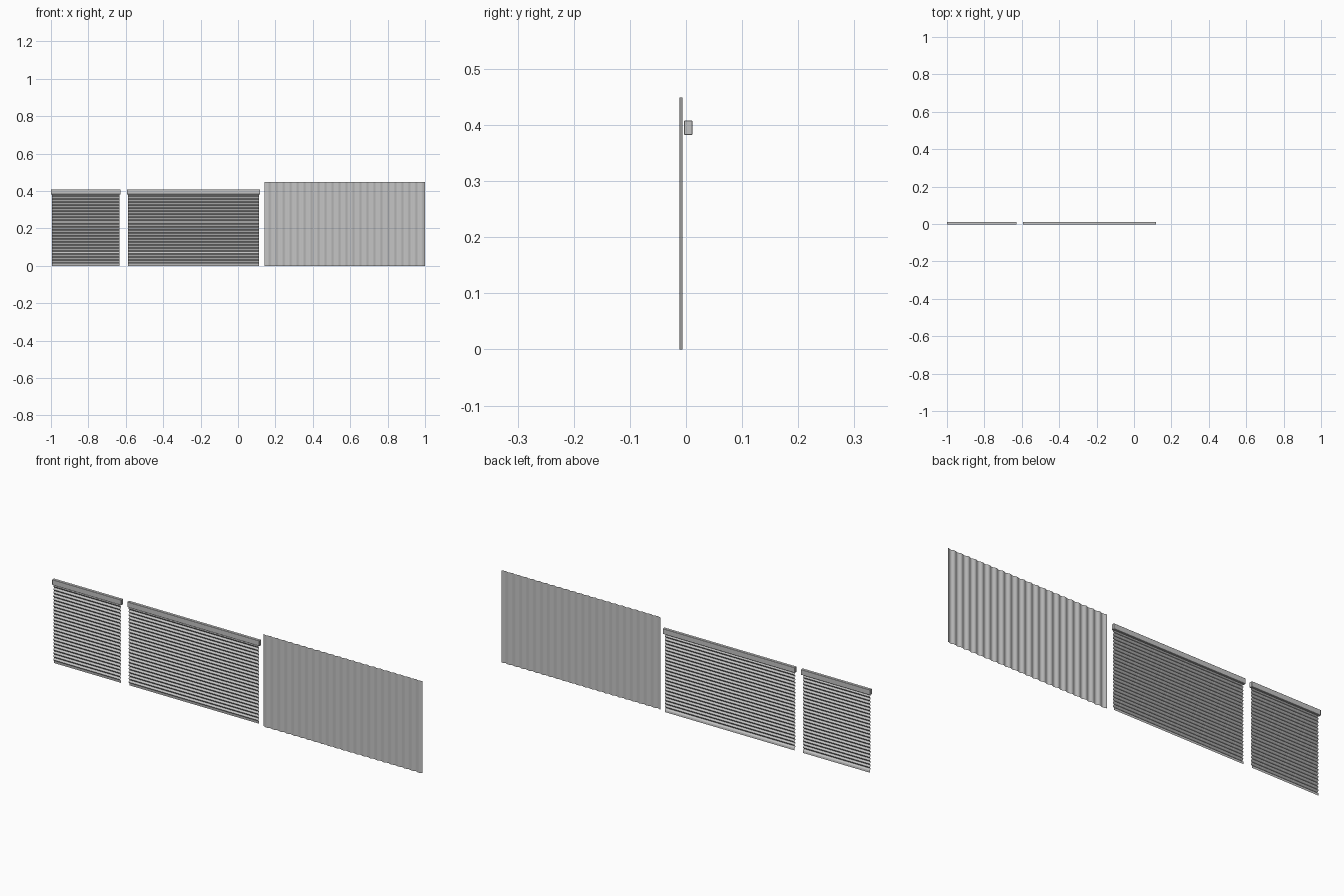
import bpy, bmesh, math

cube = bpy.data.objects.get("Cube")
if cube:
    bpy.data.objects.remove(cube, do_unlink=True)


def material(name, value):
    mat = bpy.data.materials.new(name)
    mat.use_nodes = True
    colour = (value, value, value, 1)
    mat.diffuse_color = colour
    mat.node_tree.nodes["Principled BSDF"].inputs["Base Color"].default_value = colour
    return mat


GREY = material("light grey", 0.55)


def finish(bm, name, angle):
    mesh = bpy.data.meshes.new(name)
    bm.to_mesh(mesh)
    bm.free()
    mesh.materials.append(GREY)
    obj = bpy.data.objects.new(name, mesh)
    bpy.context.collection.objects.link(obj)
    bpy.ops.object.select_all(action="DESELECT")
    obj.select_set(True)
    bpy.context.view_layer.objects.active = obj
    bpy.ops.object.shade_smooth_by_angle(angle=math.radians(angle))
    return obj


def sheet(name, profile, offset, angle):
    """Sweep an open profile along a straight offset."""
    bm = bmesh.new()
    verts = [bm.verts.new(p) for p in profile]
    edges = [bm.edges.new(pair) for pair in zip(verts, verts[1:])]
    geom = bmesh.ops.extrude_edge_only(bm, edges=edges)["geom"]
    moved = [g for g in geom if isinstance(g, bmesh.types.BMVert)]
    bmesh.ops.translate(bm, verts=moved, vec=offset)
    bmesh.ops.recalc_face_normals(bm, faces=bm.faces)
    return finish(bm, name, angle)


def box(name, low, high):
    bm = bmesh.new()
    bmesh.ops.create_cube(bm, size=1)
    for v in bm.verts:
        v.co = [(a + b) / 2 + c * (b - a) for a, b, c in zip(low, high, v.co)]
    bmesh.ops.bevel(bm, geom=bm.edges[:], offset=0.001, segments=1, affect="EDGES")
    return finish(bm, name, 30)


# Horizontal blinds: a rippled sheet with a flat hem, under a box headrail
def blind(name, left, right, waves=23, steps=8):
    hem, top = 0.01, 0.385
    profile = [(left + 0.006, 0.0035, 0)]
    for i in range(waves * steps + 1):
        t = i / steps
        y = 0.0003 + 0.0033 * math.cos(2 * math.pi * t)
        profile.append((left + 0.006, y, hem + (top - hem) * t / waves))
    sheet(name + "_slats", profile, (right - left - 0.012, 0, 0), 50)
    box(name + "_headrail", (left, -0.0035, 0.382), (right, 0.0113, 0.408))


blind("narrow_blind", -1.0, -0.627)
blind("wide_blind", -0.594, 0.118)

# Vertical blind: a tall sheet rippled along its width
WAVES, STEPS = 23, 8
start, end = 0.142, 1.0
ripple = []
for i in range(WAVES * STEPS + 1):
    t = i / STEPS
    y = -0.0086 + 0.0027 * math.cos(2 * math.pi * t)
    ripple.append((start + (end - start) * t / WAVES, y, 0))
sheet("vertical_blind", ripple, (0, 0, 0.449), 50)
